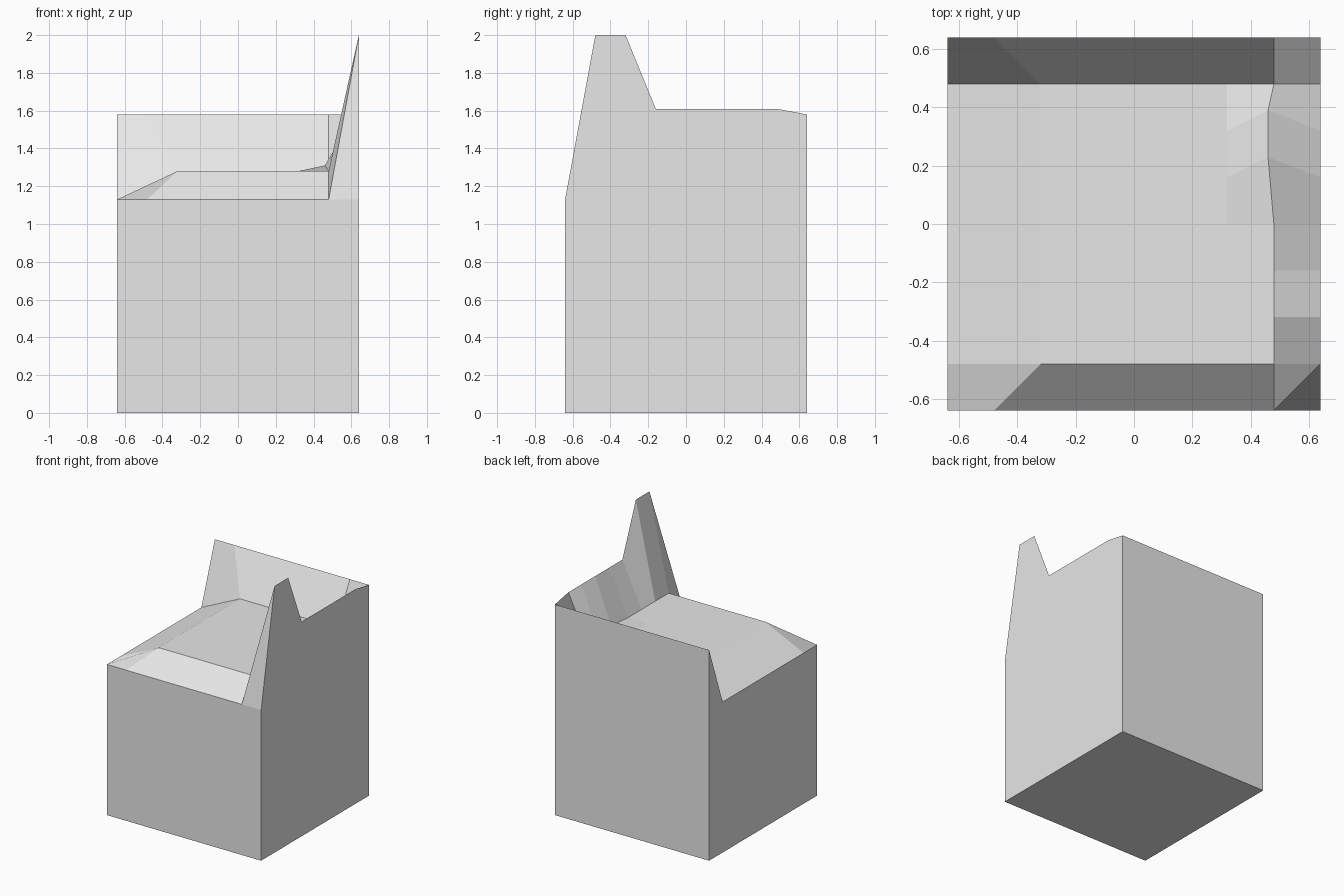
import bpy, bmesh

if "Cube" in bpy.data.objects:
    bpy.data.objects.remove(bpy.data.objects["Cube"])

E, I = 0.64, 0.48      # outer edge and inner edge of the block


def height(x, y):
    """Height of the ground at each corner point."""
    if y == -E:
        return 1.13
    if y == E:
        return 1.58
    if x == E:
        return 2.0 if y in (-0.48, -0.32) else 1.61
    if x == -E:
        return 1.13
    return 1.31 if x == 0.46 else 1.28


bm = bmesh.new()
points = {}


def vert(x, y):
    if (x, y) not in points:
        points[x, y] = bm.verts.new((x, y, height(x, y)))
    return points[x, y]


def face(*xy):
    bm.faces.new([vert(*p) for p in xy])


# front bevel
face((-E, -E), (-I, -E), (-0.32, -I), (-E, -I))
face((-I, -E), (I, -E), (I, -I), (-0.32, -I))
face((I, -E), (E, -E), (E, -I))
face((I, -E), (E, -I), (I, -I))

# left slope and flat plateau
face((-E, -I), (-0.32, -I), (-0.32, I), (-E, I))
face((-0.32, -I), (I, -I), (I, -0.32), (I, -0.16), (I, 0), (0.32, 0),
     (0.32, 0.16), (0.32, 0.32), (0.32, I), (-0.32, I))

# small bump at the foot of the right wall
foot = [(I, 0), (0.46, 0.23), (0.46, 0.39), (I, I)]
inner = [(0.32, y) for y in (0, 0.16, 0.32, I)]
for k in range(3):
    face(inner[k], foot[k], foot[k + 1], inner[k + 1])

# right wall with its tall peak
foot = [(I, -I), (I, -0.32), (I, -0.16)] + foot
crest = [(E, y) for y in (-I, -0.32, -0.16, 0, 0.16, 0.32, I)]
for k in range(6):
    face(foot[k], crest[k], crest[k + 1], foot[k + 1])

# back wall
face((-E, I), (-0.32, I), (-I, E), (-E, E))
face((-0.32, I), (0.32, I), (I, I), (I, E), (-I, E))
face((I, I), (E, I), (E, E), (I, E))

# four straight sides and the base
base = {(x, y): bm.verts.new((x, y, 0)) for x in (-E, E) for y in (-E, E)}
for axis in (0, 1):
    for side in (-E, E):
        rim = sorted((p for p in points if p[axis] == side), key=lambda p: p[1 - axis])
        bm.faces.new([points[p] for p in rim] + [base[rim[-1]], base[rim[0]]])
bm.faces.new([base[p] for p in ((-E, -E), (-E, E), (E, E), (E, -E))])
bmesh.ops.recalc_face_normals(bm, faces=bm.faces)

mesh = bpy.data.meshes.new("terrain_block")
bm.to_mesh(mesh)
bm.free()
grey = bpy.data.materials.new("light grey")
grey.diffuse_color = (0.8, 0.8, 0.8, 1)
grey.use_nodes = True
grey.node_tree.nodes["Principled BSDF"].inputs["Base Color"].default_value = grey.diffuse_color
mesh.materials.append(grey)
bpy.context.collection.objects.link(bpy.data.objects.new("terrain_block", mesh))
